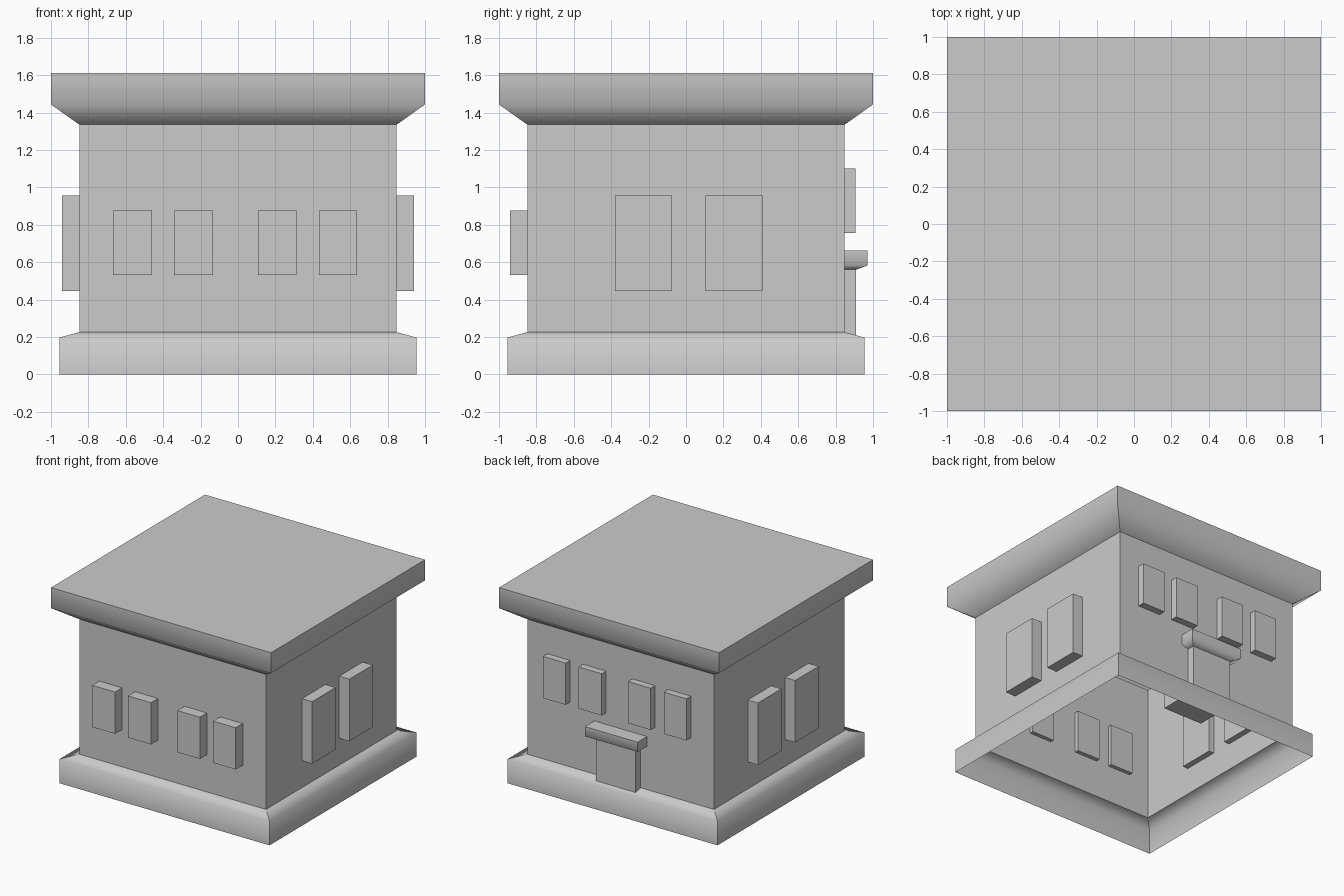
import bpy, bmesh

if "Cube" in bpy.data.objects:
    bpy.data.objects.remove(bpy.data.objects["Cube"])


def square_loft(name, center, rings, soft, cap_bottom=False):
    """Stack of rectangles (half_x, half_y, z); 'soft' lists ring indices shaded smoothly."""
    bm = bmesh.new()
    cx, cy = center
    loops = [[bm.verts.new((cx + sx * hx, cy + sy * hy, z))
              for sx, sy in ((-1, -1), (1, -1), (1, 1), (-1, 1))]
             for hx, hy, z in rings]
    for low, high in zip(loops, loops[1:]):
        for i in range(4):
            j = (i + 1) % 4
            bm.faces.new((low[i], low[j], high[j], high[i]))
    bm.faces.new(loops[-1])
    if cap_bottom:
        bm.faces.new(loops[0][::-1])
    for f in bm.faces:
        f.smooth = True
    soft_sets = [set(loops[k]) for k in soft]
    for e in bm.edges:
        e.smooth = any(set(e.verts) <= s for s in soft_sets)
    mesh = bpy.data.meshes.new(name)
    bm.to_mesh(mesh)
    bm.free()
    obj = bpy.data.objects.new(name, mesh)
    bpy.context.collection.objects.link(obj)
    return obj


def box(name, x0, x1, y0, y1, z0, z1):
    hx, hy = (x1 - x0) / 2, (y1 - y0) / 2
    return square_loft(name, ((x0 + x1) / 2, (y0 + y1) / 2),
                       [(hx, hy, z0), (hx, hy, z1)], [], True)


# House shell: flared plinth, walls and overhanging flat roof, open underneath
profile = [(0.955, 0), (0.955, 0.197), (0.848, 0.226),
           (0.848, 1.335), (1.0, 1.443), (1.0, 1.612)]
square_loft("house_shell", (0, 0), [(r, r, z) for r, z in profile], [1, 4])

# Small windows: front row low, back row higher and turned around
for i, (a, b) in enumerate([(-0.667, -0.46), (-0.343, -0.133),
                            (0.107, 0.312), (0.432, 0.637)]):
    box(f"front_window_{i}", a, b, -0.94, -0.815, 0.532, 0.875)
    box(f"back_window_{i}", -b, -a, 0.78, 0.905, 0.757, 1.10)

# Tall windows on both sides
for side, s in (("left", -1), ("right", 1)):
    for i, (a, b) in enumerate([(-0.38, -0.075), (0.103, 0.408)]):
        x0, x1 = sorted((s * 0.80, s * 0.94))
        box(f"{side}_window_{i}", x0, x1, a, b, 0.447, 0.957)

# Door block with flared canopy
box("door", -0.18, 0.18, 0.57, 0.91, 0.17, 0.60)
square_loft("door_canopy", (0, 0.74),
            [(0.18, 0.17, 0.56), (0.24, 0.23, 0.582), (0.24, 0.23, 0.662)], [1], True)
